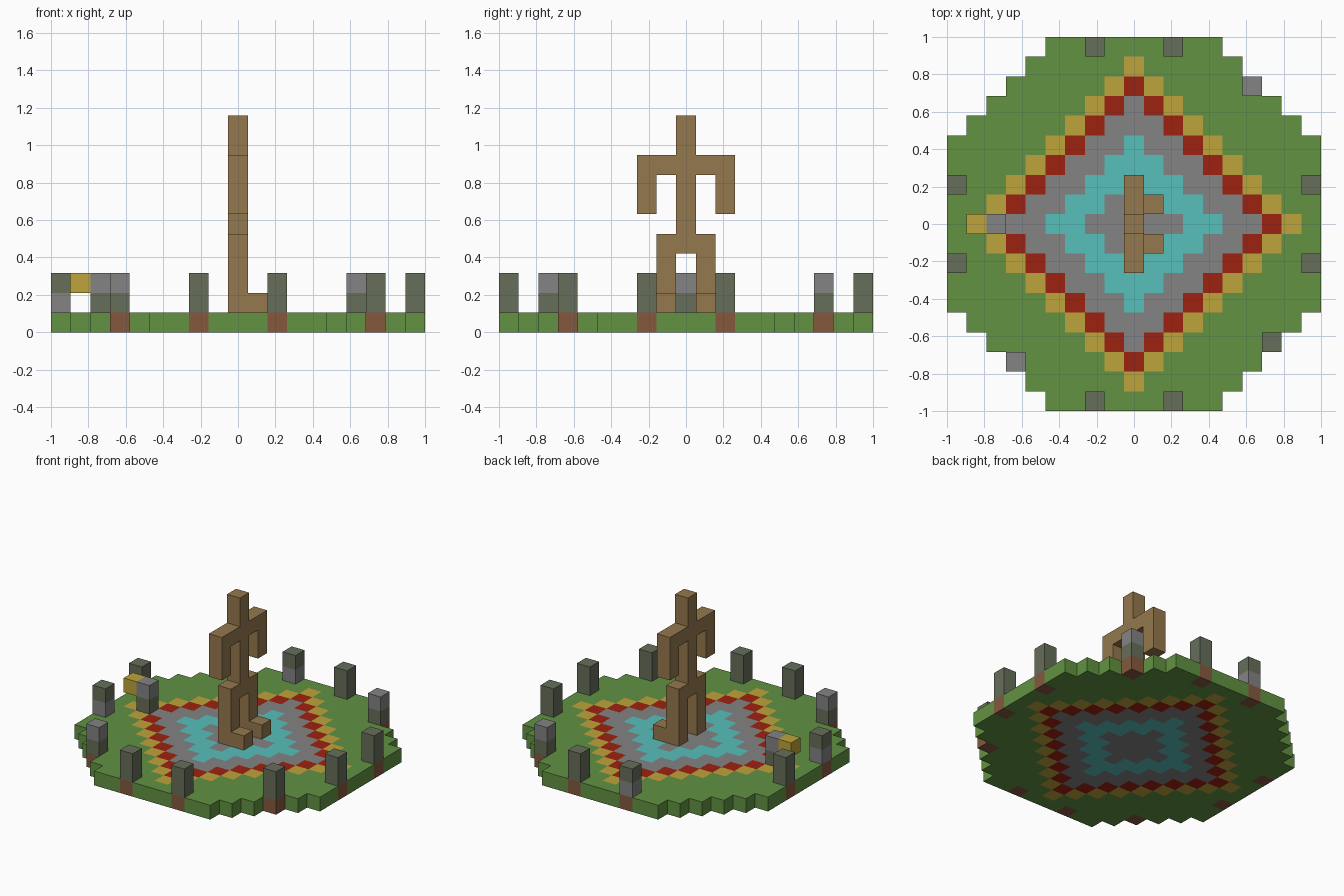
import bpy
import bmesh
from mathutils import Vector

if "Cube" in bpy.data.objects:
    bpy.data.objects.remove(bpy.data.objects["Cube"])

U = 2 / 19  # edge of one block


def material(name, hex_code):
    srgb = [int(hex_code[i:i + 2], 16) / 255 for i in (0, 2, 4)]
    lin = [c / 12.92 if c <= 0.04045 else ((c + 0.055) / 1.055) ** 2.4 for c in srgb]
    mat = bpy.data.materials.new(name)
    mat.use_nodes = True
    mat.diffuse_color = (*lin, 1)
    mat.node_tree.nodes["Principled BSDF"].inputs["Base Color"].default_value = (*lin, 1)
    return mat


GRASS = material("grass_green", "629242")
DIRT = material("dirt_brown", "85593F")
YELLOW = material("sand_yellow", "BEA33B")
RED = material("dark_red", "9E2210")
STONE = material("stone_grey", "838383")
AQUA = material("aqua", "57C0BB")
MOSS = material("mossy_grey", "666E5A")
WOOD = material("wood_brown", "95784D")


def finish(name, bm, mats):
    mesh = bpy.data.meshes.new(name)
    bm.to_mesh(mesh)
    bm.free()
    for mat in mats:
        mesh.materials.append(mat)
    obj = bpy.data.objects.new(name, mesh)
    bpy.context.collection.objects.link(obj)
    return obj


def block(name, low, high, mat):
    """Box filling the block cells from low to high, both included."""
    low, high = Vector(low), Vector(high)
    bm = bmesh.new()
    bmesh.ops.create_cube(bm, size=U)
    size = high - low + Vector((1, 1, 1))
    mid = (low + high) / 2 + Vector((0, 0, 0.5))
    bmesh.ops.scale(bm, vec=size, verts=bm.verts)
    bmesh.ops.translate(bm, vec=mid * U, verts=bm.verts)
    return finish(name, bm, [mat])


# Pillar cells: x, y, lower colour, upper colour
pillars = [
    (-9, 2, MOSS, MOSS), (-9, -2, STONE, MOSS),
    (9, 2, MOSS, MOSS), (9, -2, MOSS, MOSS),
    (-2, 9, STONE, MOSS), (2, 9, MOSS, MOSS),
    (-2, -9, MOSS, MOSS), (2, -9, MOSS, MOSS),
    (6, 7, MOSS, STONE), (7, -6, MOSS, MOSS), (-6, -7, MOSS, STONE),
]
dirt_cells = {(x, y) for x, y, _, _ in pillars}

# Stepped octagonal floor with concentric diamond rings
floor_mats = [GRASS, STONE, AQUA, RED, YELLOW, DIRT]


def floor_colour(x, y):
    ring = abs(x) + abs(y)
    if (x, y) in dirt_cells:
        return DIRT
    for limit, mat in ((2, STONE), (4, AQUA), (6, STONE), (7, RED), (8, YELLOW)):
        if ring <= limit:
            return mat
    return GRASS


bm = bmesh.new()
bmesh.ops.create_grid(bm, x_segments=19, y_segments=19, size=1)
bmesh.ops.translate(bm, vec=(0, 0, U), verts=bm.verts)
outside = []
for face in bm.faces:
    c = face.calc_center_median() / U
    x, y = round(c.x), round(c.y)
    face.material_index = floor_mats.index(floor_colour(x, y))
    if abs(x) + abs(y) > 13:
        outside.append(face)
bmesh.ops.delete(bm, geom=outside, context='FACES')
floor = finish("floor", bm, floor_mats)
slab = floor.modifiers.new("thickness", 'SOLIDIFY')
slab.thickness = U
slab.offset = -1

# Ring of two-block pillars
for x, y, lower, upper in pillars:
    block("pillar_base", (x, y, 1), (x, y, 1), lower)
    block("pillar_top", (x, y, 2), (x, y, 2), upper)

# Short post on the diamond's corner with an overhanging block
block("post_base", (-7, 0, 1), (-7, 0, 1), MOSS)
block("post_top", (-7, 0, 2), (-7, 0, 2), STONE)
block("post_overhang", (-8, 0, 2), (-8, 0, 2), YELLOW)

# Wooden figure facing +x
block("figure_torso", (0, 0, 4), (0, 0, 8), WOOD)
block("figure_head", (0, 0, 9), (0, 0, 10), WOOD)
for s in (-1, 1):
    block("figure_leg", (0, s, 1), (0, s, 4), WOOD)
    block("figure_foot", (1, s, 1), (1, s, 1), WOOD)
    block("figure_shoulder", (0, s, 8), (0, s, 8), WOOD)
    block("figure_arm", (0, 2 * s, 6), (0, 2 * s, 8), WOOD)
